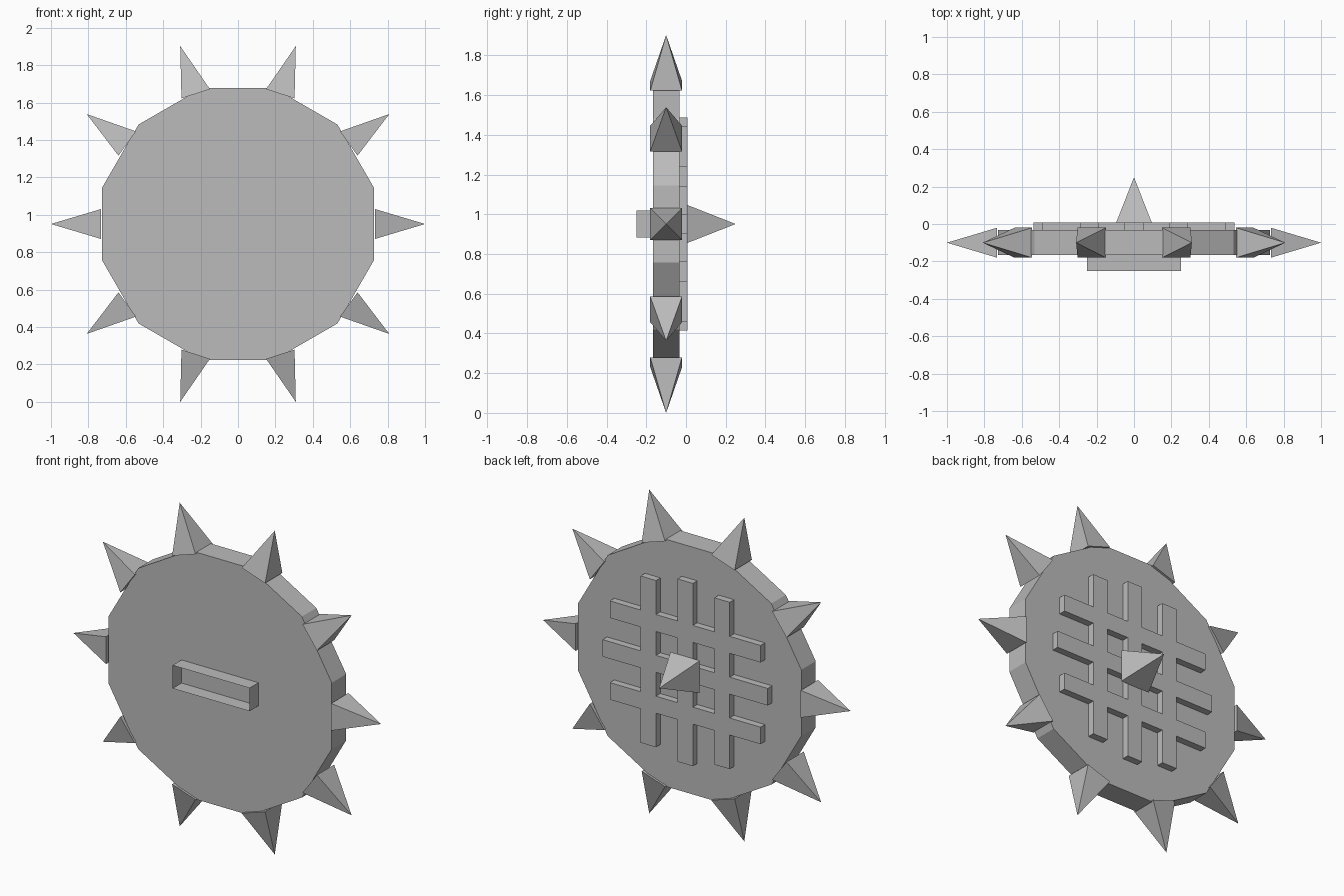
import bpy, math
from mathutils import Matrix, Vector

if "Cube" in bpy.data.objects:
    bpy.data.objects.remove(bpy.data.objects["Cube"])

CZ = 0.951                      # height of the disc centre
BACK, FRONT = -0.033, -0.167    # disc faces
BAR_TOP = 0.008                 # raised face of the grid

metal = bpy.data.materials.new("grey metal")
metal.diffuse_color = (0.5, 0.5, 0.5, 1)
metal.use_nodes = True
metal.node_tree.nodes["Principled BSDF"].inputs["Base Color"].default_value = metal.diffuse_color


def add_mesh(name, verts, faces):
    mesh = bpy.data.meshes.new(name)
    mesh.from_pydata(verts, [], faces)
    mesh.materials.append(metal)
    obj = bpy.data.objects.new(name, mesh)
    bpy.context.collection.objects.link(obj)
    return obj


def box(name, x0, x1, y0, y1, z0, z1):
    verts = [(x, y, z) for x in (x0, x1) for y in (y0, y1) for z in (z0, z1)]
    return add_mesh(name, verts, [(0, 1, 3, 2), (4, 6, 7, 5), (0, 4, 5, 1),
                                  (2, 3, 7, 6), (0, 2, 6, 4), (1, 5, 7, 3)])


def pyramid(name, half, height, matrix):
    # square base on local z = 0, tip along local z
    verts = [(-half, -half, 0), (half, -half, 0), (half, half, 0),
             (-half, half, 0), (0, 0, height)]
    verts = [matrix @ Vector(v) for v in verts]
    return add_mesh(name, verts, [(3, 2, 1, 0), (0, 1, 4), (1, 2, 4),
                                  (2, 3, 4), (3, 0, 4)])


# Twelve-sided disc
N, R = 12, 0.752
ring = [math.radians(15 + 30 * i) for i in range(N)]
verts = [(R * math.cos(a), y, CZ + R * math.sin(a))
         for y in (FRONT, BACK) for a in ring]
faces = [tuple(range(N)), tuple(reversed(range(N, 2 * N)))]
faces += [(i, i + N, (i + 1) % N + N, (i + 1) % N) for i in range(N)]
add_mesh("disc", verts, faces)

# Ten spikes around the rim
for i in range(10):
    turn = Matrix.Rotation(math.radians(90 - 36 * i), 4, 'Y')
    place = Matrix.Translation((0, -0.1, CZ)) @ turn @ Matrix.Translation((0, 0, 0.732))
    pyramid(f"rim_spike_{i + 1}", 0.08, 0.268, place)

# Crossed bars on the back, the middle ones slightly longer
for i, c in enumerate((-0.24, 0, 0.24)):
    reach = 0.49 if c else 0.537
    box(f"upright_bar_{i + 1}", c - 0.05, c + 0.05, BACK, BAR_TOP, CZ - reach, CZ + reach)
    box(f"level_bar_{i + 1}", -reach, reach, BACK, BAR_TOP, CZ + c - 0.05, CZ + c + 0.05)

# Large spike at the centre of the back
pyramid("centre_spike", 0.095, 0.25 - BAR_TOP,
        Matrix.Translation((0, BAR_TOP, CZ)) @ Matrix.Rotation(-math.pi / 2, 4, 'X'))

# Hand grip on the front: a thin-walled sleeve, open at the front
rim = [(-0.25, -0.068), (0.25, -0.068), (0.25, 0.068), (-0.25, 0.068)]
verts = [(x, y, CZ + z) for y in (-0.25, FRONT) for x, z in rim]
add_mesh("grip_sleeve", verts,
         [(i, i + 4, (i + 1) % 4 + 4, (i + 1) % 4) for i in range(4)])
